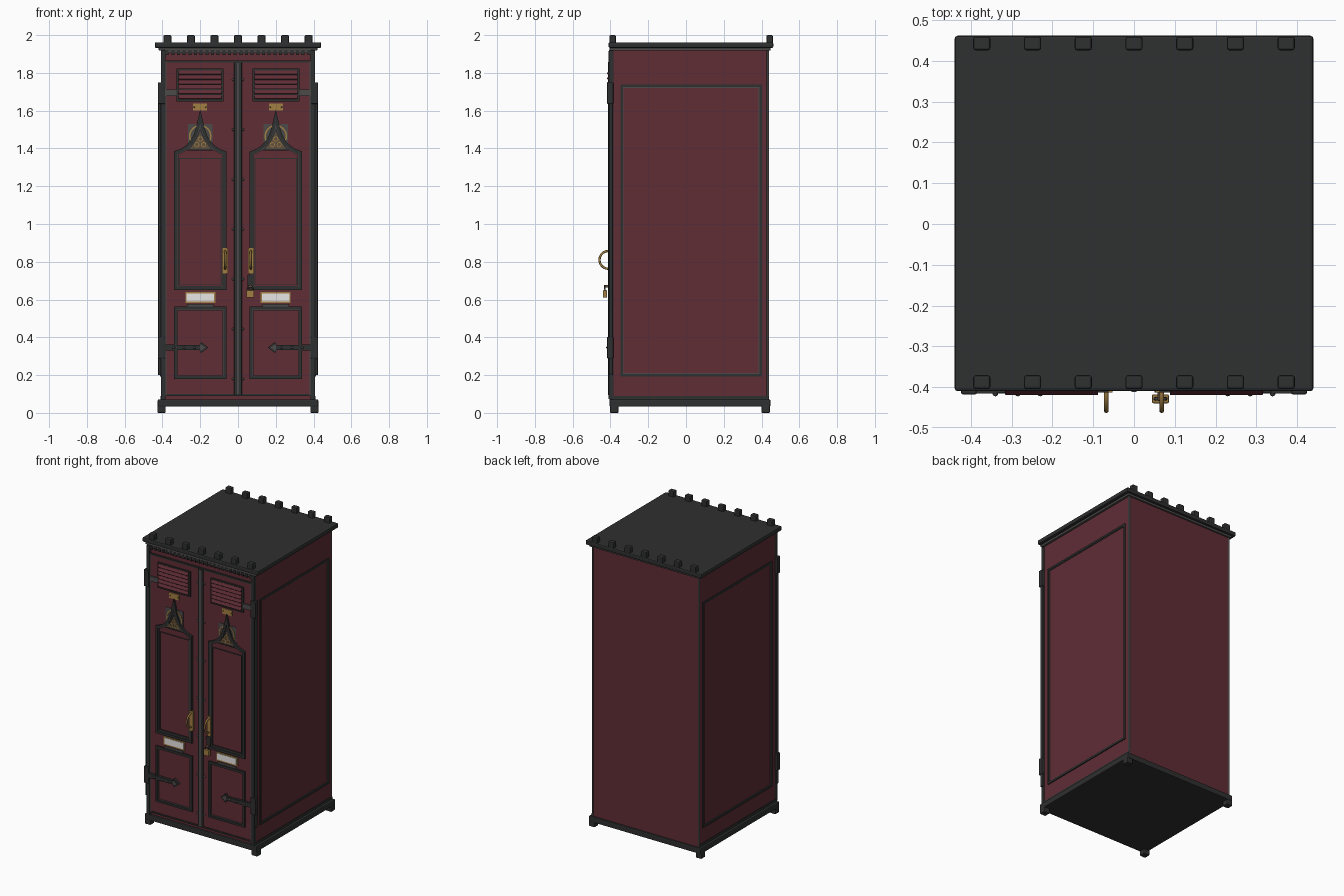
import bpy, bmesh, math
from mathutils import Vector

if "Cube" in bpy.data.objects:
    bpy.data.objects.remove(bpy.data.objects["Cube"])


def mat(name, r, g, b):
    m = bpy.data.materials.new(name)
    m.diffuse_color = (r, g, b, 1)
    m.use_nodes = True
    m.node_tree.nodes["Principled BSDF"].inputs["Base Color"].default_value = m.diffuse_color
    return m


RED = mat("oxblood red", 0.115, 0.026, 0.036)
BLACK = mat("iron black", 0.028, 0.029, 0.030)
GREY = mat("worn iron grey", 0.075, 0.068, 0.068)
BRASS = mat("brass", 0.36, 0.21, 0.055)
BRONZE = mat("dark bronze", 0.12, 0.08, 0.045)
WHITE = mat("card white", 0.80, 0.79, 0.77)
F = -0.40      # y of the door faces


def finish(bm, name, m):
    bmesh.ops.recalc_face_normals(bm, faces=bm.faces[:])
    me = bpy.data.meshes.new(name)
    bm.to_mesh(me)
    bm.free()
    me.materials.append(m)
    ob = bpy.data.objects.new(name, me)
    bpy.context.collection.objects.link(ob)
    return ob


def box(name, m, x, y, z, bevel=0.0, tilt=0.0):
    """Box from (min, max) ranges, optionally bevelled and tilted about x."""
    bm = bmesh.new()
    bmesh.ops.create_cube(bm, size=1)
    c = Vector([(a[0] + a[1]) / 2 for a in (x, y, z)])
    bmesh.ops.scale(bm, vec=[abs(a[1] - a[0]) for a in (x, y, z)], verts=bm.verts[:])
    if bevel:
        bmesh.ops.bevel(bm, geom=bm.edges[:], offset=bevel, segments=2, profile=0.5, affect='EDGES')
    ob = finish(bm, name, m)
    ob.location = c
    ob.rotation_euler.x = tilt
    return ob


def front(s):
    """Map (u, v, height) onto the front; s mirrors left/right."""
    return lambda u, v, d: (s * u, F - d, v)


def side(s):
    return lambda u, v, d: (s * (0.405 + d), u, v)


def offset(pts, w):
    """Mitred inward offset of an anticlockwise outline."""
    out = []
    for i, p in enumerate(pts):
        p = Vector(p)
        a = (p - Vector(pts[i - 1])).normalized()
        b = (Vector(pts[(i + 1) % len(pts)]) - p).normalized()
        na, nb = Vector((-a.y, a.x)), Vector((-b.y, b.x))
        out.append(p + (na + nb) * (w / (1 + na.dot(nb))))
    return out


def ring(name, m, pts, place, w, d, start=0.0):
    """Raised moulding that follows an outline."""
    o, i = offset(pts, start), offset(pts, start + w)
    bm = bmesh.new()
    loops = [[bm.verts.new(place(p[0], p[1], h)) for p in q]
             for q, h in ((o, -0.004), (o, d), (i, d), (i, -0.004))]
    n = len(pts)
    for k in range(4):
        A, B = loops[k], loops[(k + 1) % 4]
        for j in range(n):
            bm.faces.new((A[j], A[(j + 1) % n], B[(j + 1) % n], B[j]))
    return finish(bm, name, m)


def plate(name, m, pts, place, d, base=-0.004):
    """Flat plate cut to an outline."""
    bm = bmesh.new()
    A = [bm.verts.new(place(p[0], p[1], base)) for p in pts]
    B = [bm.verts.new(place(p[0], p[1], d)) for p in pts]
    bm.faces.new(A)
    bm.faces.new(B)
    for j in range(len(pts)):
        k = (j + 1) % len(pts)
        bm.faces.new((A[j], A[k], B[k], B[j]))
    return finish(bm, name, m)


def rod(name, m, path, r):
    cu = bpy.data.curves.new(name, 'CURVE')
    cu.dimensions = '3D'
    cu.bevel_depth, cu.bevel_resolution, cu.use_fill_caps = r, 2, True
    sp = cu.splines.new('POLY')
    sp.points.add(len(path) - 1)
    for p, c in zip(sp.points, path):
        p.co = (*c, 1)
    cu.materials.append(m)
    ob = bpy.data.objects.new(name, cu)
    bpy.context.collection.objects.link(ob)
    return ob


def rivet(name, m, x, y, z, r):
    bm = bmesh.new()
    bmesh.ops.create_uvsphere(bm, u_segments=10, v_segments=6, radius=r)
    finish(bm, name, m).location = (x, y, z)


def rect(a, b, c, d):
    return [(a, c), (b, c), (b, d), (a, d)]


def circle(cx, cz, r, n=24):
    return [(cx + r * math.cos(t * math.tau / n), cz + r * math.sin(t * math.tau / n)) for t in range(n)]


# Carcass, plinth and roof
box("cabinet_body", RED, (-0.405, 0.405), (-0.392, 0.436), (0.06, 1.93))
box("plinth", BLACK, (-0.425, 0.425), (-0.405, 0.447), (0.033, 0.072), 0.006)
box("roof_slab", BLACK, (-0.44, 0.44), (-0.41, 0.462), (1.932, 1.962), 0.007)
box("roof_under_moulding", GREY, (-0.42, 0.42), (-0.404, 0.447), (1.918, 1.935), 0.004)
for sx in (-1, 1):
    for y in (-0.38, 0.422):
        box("foot", BLACK, (sx * 0.405 - 0.022, sx * 0.405 + 0.022), (y - 0.022, y + 0.022), (0, 0.04), 0.005)
for i in range(7):
    x = (i - 3) * 0.1245
    for y in (-0.388, 0.443):
        box("roof_block", BLACK, (x - 0.021, x + 0.021), (y - 0.017, y + 0.017), (1.955, 2.0), 0.006)

# Cornice with dentils
box("cornice_rail", BLACK, (-0.39, 0.39), (-0.404, -0.385), (1.856, 1.866))
for i in range(26):
    x = -0.375 + i * 0.03
    box("dentil", BLACK, (x - 0.008, x + 0.008), (-0.406, -0.385), (1.896, 1.92))
box("dentil_rail", GREY, (-0.4, 0.4), (-0.403, -0.385), (1.906, 1.92))

# Corner trims, centre post and bottom rail
for sx in (-1, 1):
    box("front_corner_trim", BLACK, (sx * 0.408, sx * 0.384), (-0.409, -0.384), (0.07, 1.92), 0.003)
    box("front_inner_trim", GREY, (sx * 0.384, sx * 0.378), (-0.405, -0.384), (0.09, 1.86))
    box("back_corner_trim", GREY, (sx * 0.408, sx * 0.396), (0.427, 0.439), (0.07, 1.92), 0.003)
    box("side_bottom_trim", BLACK, (sx * 0.409, sx * 0.395), (-0.39, 0.437), (0.07, 0.09))
    box("centre_trim", BLACK, (sx * 0.02, sx * 0.004), (-0.409, -0.385), (0.095, 1.858), 0.003)
    for i in range(7):
        rivet("centre_rivet", GREY, sx * 0.026, -0.401, 0.18 + i * 0.264, 0.007)
box("centre_post", GREY, (-0.006, 0.006), (-0.412, -0.385), (0.095, 1.858))
box("bottom_rail", BLACK, (-0.39, 0.39), (-0.404, -0.385), (0.09, 0.1))

# Pointed panel outline, anticlockwise, for the door on +x
half = [(0.138, 1.385), (0.108, 1.395), (0.08, 1.412), (0.055, 1.437), (0.036, 1.47), (0.022, 1.51), (0.012, 1.555)]
ogee = ([(0.062, 0.65), (0.338, 0.65)] + [(0.2 + a, z) for a, z in half] + [(0.2, 1.605)]
        + [(0.2 - a, z) for a, z in reversed(half)])
tracery = [(0.13, 1.39), (0.27, 1.39), (0.235, 1.435), (0.216, 1.47), (0.2, 1.51),
           (0.184, 1.47), (0.165, 1.435)]

for sx in (-1, 1):
    f = front(sx)
    # Door leaf
    box("door_leaf", RED, (sx * 0.02, sx * 0.38), (F, -0.385), (0.1, 1.856))
    # Louvred vent
    plate("vent_recess", BLACK, rect(0.082, 0.322, 1.655, 1.815), f, 0.003)
    ring("vent_frame", BLACK, rect(0.078, 0.326, 1.648, 1.822), f, 0.008, 0.008)
    for i in range(6):
        z = 1.672 + i * 0.0262
        box("vent_slat", RED, (sx * 0.088, sx * 0.316), (-0.415, -0.409), (z - 0.011, z + 0.011), 0.001, -0.45)
    # Number plate blank
    plate("brass_tag", BRASS, rect(0.163, 0.238, 1.6, 1.638), f, 0.006)
    for x in (0.17, 0.231):
        rivet("tag_rivet", BRONZE, sx * x, -0.406, 1.619, 0.004)
    # Square plaque with brass ring behind the spire
    plate("plaque", GREY, rect(0.135, 0.266, 1.4, 1.53), f, 0.003)
    ring("plaque_ring", BRASS, circle(0.2, 1.465, 0.06), f, 0.008, 0.006)
    # Pointed panel and its tracery
    ring("pointed_panel_moulding", BLACK, ogee, f, 0.017, 0.013)
    ring("pointed_panel_bead", GREY, ogee, f, 0.005, 0.009, 0.017)
    ring("pointed_panel_inner_moulding", BLACK, ogee[:2] + [(0.338, 1.375), (0.062, 1.375)], f, 0.004, 0.006, 0.026)
    plate("arch_tracery", BRONZE, tracery, f, 0.007)
    ring("tracery_edge", BLACK, tracery, f, 0.007, 0.01)
    for dx, z in ((0, 1.45), (-0.018, 1.42), (0.018, 1.42)):
        ring("tracery_foil", BRASS, circle(0.2 + dx, z, 0.014, 12), f, 0.004, 0.01)
    # Card holder
    plate("card_holder", BRASS, rect(0.12, 0.279, 0.583, 0.641), f, 0.006)
    plate("card", WHITE, rect(0.127, 0.272, 0.591, 0.633), f, 0.008)
    plate("card_ledge", GREY, rect(0.13, 0.27, 0.563, 0.576), f, 0.008)
    # Lower panel
    low = rect(0.062, 0.338, 0.18, 0.562)
    ring("lower_panel_moulding", BLACK, low, f, 0.014, 0.012)
    ring("lower_panel_bead", GREY, low, f, 0.005, 0.008, 0.014)
    # Hinges, straps and hinge rod
    strap = [(0.4, 0.33), (0.4, 0.362), (0.205, 0.358), (0.195, 0.375), (0.158, 0.346), (0.195, 0.317), (0.205, 0.334)]
    plate("lower_strap", BLACK, strap, f, 0.016)
    plate("strap_tip", GREY, [(0.2, 0.328), (0.172, 0.346), (0.2, 0.364)], f, 0.018)
    for x in (0.23, 0.285, 0.34):
        rivet("strap_rivet", GREY, sx * x, -0.416, 0.346, 0.007)
    plate("upper_strap", GREY, rect(0.326, 0.4, 1.678, 1.712), f, 0.009)
    for z in (0.345, 1.693):
        box("hinge_block", BLACK, (sx * 0.386, sx * 0.424), (-0.418, -0.385), (z - 0.057, z + 0.057), 0.004)
    rod("hinge_rod", BLACK, [(sx * 0.415, -0.397, 0.2), (sx * 0.415, -0.397, 1.75)], 0.008)
    # Pull handle
    plate("handle_plate", BRASS, rect(0.053, 0.083, 0.738, 0.872), f, 0.014)
    arc = [(sx * 0.068, -0.412 - 0.046 * math.sin(t * math.pi / 12),
            0.81 - 0.047 * math.cos(t * math.pi / 12)) for t in range(13)]
    rod("pull_handle", BRASS, arc, 0.006)
    # Side panel moulding
    p = rect(-0.347, 0.402, 0.193, 1.738)
    ring("side_panel_moulding", BLACK, p, side(sx), 0.013, 0.007)
    ring("side_panel_bead", GREY, p, side(sx), 0.004, 0.004, 0.013)

# Padlock on the right door
box("padlock_body", BRASS, (0.044, 0.086), (-0.44, -0.418), (0.61, 0.65), 0.004)
rod("padlock_shackle", GREY, [(0.065 + 0.013 * math.cos(t * math.pi / 8), -0.429,
                              0.652 + 0.022 * math.sin(t * math.pi / 8)) for t in range(9)], 0.004)
box("padlock_staple", BRONZE, (0.058, 0.072), (-0.434, -0.398), (0.664, 0.678), 0.002)
plate("hasp_plate", BLACK, rect(0.05, 0.08, 0.66, 0.73), front(1), 0.014)

# Smooth the round parts
for ob in bpy.context.scene.objects:
    if ob.type == 'MESH' and "rivet" in ob.name:
        ob.data.polygons.foreach_set("use_smooth", [True] * len(ob.data.polygons))
